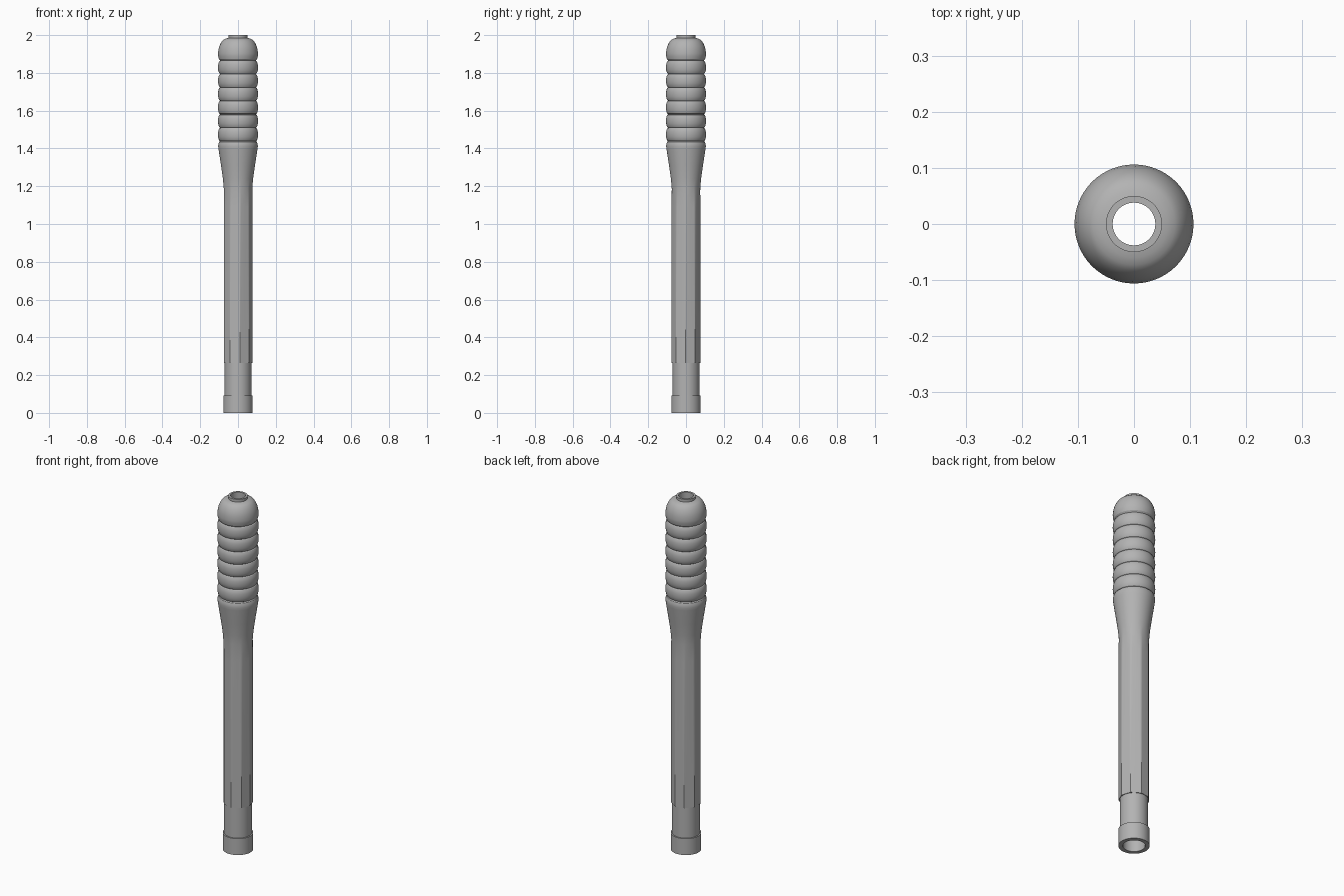
import bpy, bmesh, math

if "Cube" in bpy.data.objects:
    bpy.data.objects.remove(bpy.data.objects["Cube"])

SEG = 72                       # divisible by the nine flats of the grip
START = math.radians(-82)      # direction of one corner of the nine-sided grip
NINTH = math.tau / 9

gray = bpy.data.materials.new("metal gray")
gray.diffuse_color = (0.45, 0.45, 0.45, 1)
gray.use_nodes = True
gray.node_tree.nodes["Principled BSDF"].inputs["Base Color"].default_value = gray.diffuse_color


def ring_radius(r, i, faceted):
    """Round radius, or the radius of a nine-sided outline with corners at r."""
    if not faceted:
        return r
    a = (i * math.tau / SEG) % NINTH - NINTH / 2
    return r * math.cos(NINTH / 2) / math.cos(a)


def lathe(name, profile):
    """Closed lathe; profile points are (radius, height, faceted)."""
    bm = bmesh.new()
    rings = []
    for r, z, faceted in profile:
        ring = []
        for i in range(SEG):
            t = START + i * math.tau / SEG
            q = ring_radius(r, i, faceted)
            ring.append(bm.verts.new((q * math.cos(t), q * math.sin(t), z)))
        rings.append(ring)
    for k, low in enumerate(rings):
        high = rings[(k + 1) % len(rings)]
        for i in range(SEG):
            j = (i + 1) % SEG
            bm.faces.new((low[i], low[j], high[j], high[i]))
    bmesh.ops.recalc_face_normals(bm, faces=bm.faces)
    mesh = bpy.data.meshes.new(name)
    bm.to_mesh(mesh)
    bm.free()
    mesh.materials.append(gray)
    obj = bpy.data.objects.new(name, mesh)
    bpy.context.collection.objects.link(obj)
    bpy.ops.object.select_all(action='DESELECT')
    obj.select_set(True)
    bpy.context.view_layer.objects.active = obj
    bpy.ops.object.shade_smooth_by_angle(angle=math.radians(25))
    return obj


# Bottom collar and round shank
profile = [(0.056, 0, False), (0.078, 0, False), (0.078, 0.093, False),
           (0.071, 0.093, False), (0.071, 0.265, False)]
# Nine-sided grip blending into a round neck, then a flare
profile += [(0.078, 0.265, True), (0.078, 1.09, True), (0.0755, 1.19, False),
            (0.080, 1.24, False), (0.090, 1.31, False), (0.103, 1.395, False),
            (0.105, 1.41, False), (0.104, 1.425, False), (0.100, 1.435, False)]
# Six rounded ribs separated by narrow grooves
BASE, PITCH, GROOVE, BULGE = 1.439, 0.071, 0.094, 0.012
for rib in range(6):
    for s in range(8):
        a = math.pi * s / 8
        z = BASE + PITCH * (rib + 0.5 - 0.5 * math.cos(a))
        profile.append((GROOVE + BULGE * math.sin(a), z, False))
# Domed cap and open nozzle
profile += [(r, z, False) for r, z in (
    (0.094, 1.865), (0.101, 1.873), (0.105, 1.888), (0.106, 1.903),
    (0.103, 1.925), (0.099, 1.941), (0.092, 1.956), (0.083, 1.970),
    (0.073, 1.978), (0.060, 1.983), (0.050, 1.985), (0.050, 2.0),
    (0.038, 2.0), (0.038, 1.93), (0.056, 1.93))]
lathe("hollow_grip_tube", profile)
